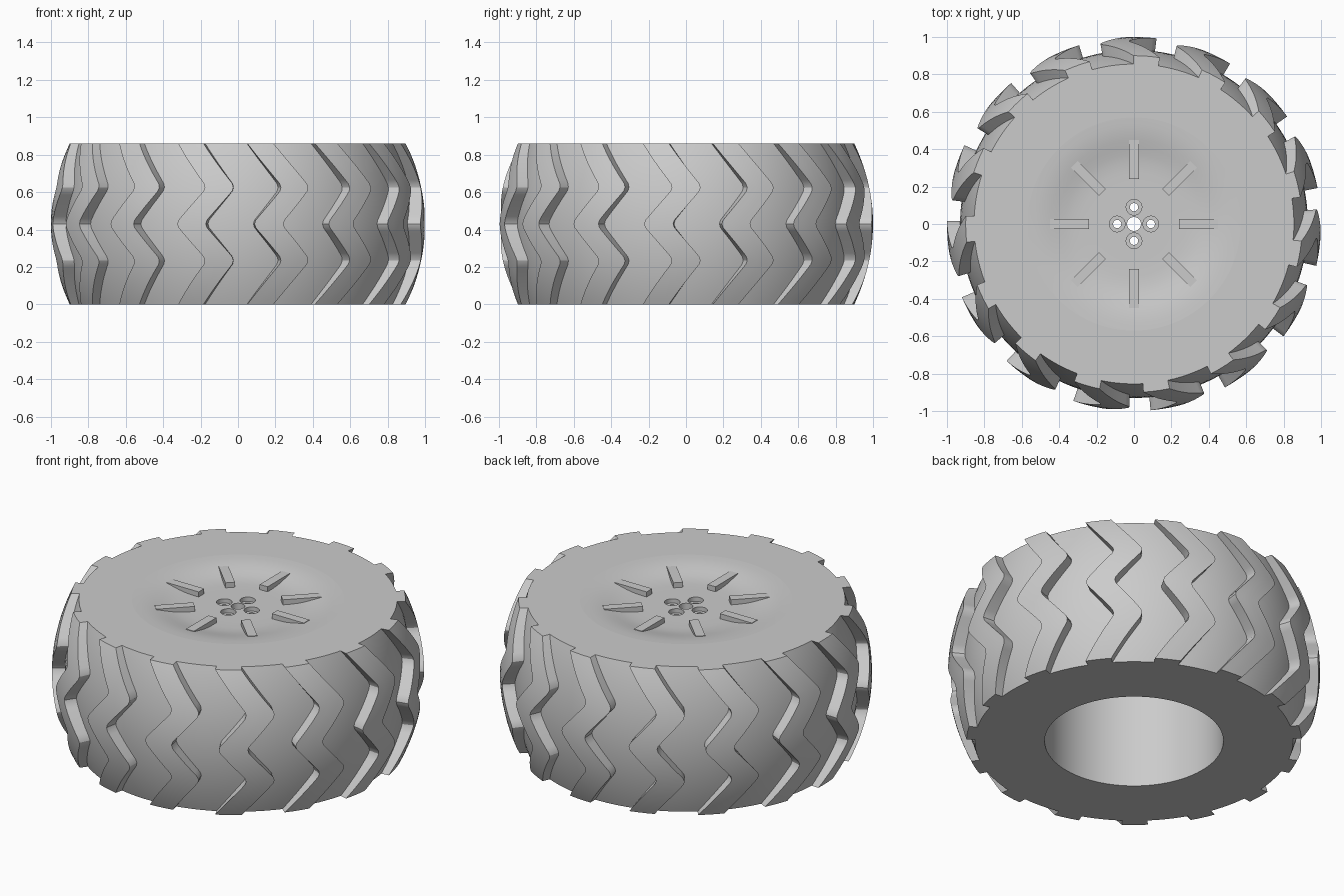
import bpy, bmesh, math
from mathutils import Matrix

cube = bpy.data.objects.get("Cube")
if cube:
    bpy.data.objects.remove(cube, do_unlink=True)

HEIGHT = 0.86
LUGS = 15
PITCH = 360 / LUGS
# One tread pitch: (degrees from lug edge, on raised lug?)
COLUMNS = [(0, False), (0, True), (3, True), (6, True), (9, True), (9, False),
           (11.5, False), (14, False), (16.5, False), (19, False), (21.5, False)]
COUNT = LUGS * len(COLUMNS)
START = 9
SEAM = 0.57

grey = bpy.data.materials.new("plain grey")
grey.use_nodes = True
grey.diffuse_color = (0.6, 0.6, 0.6, 1)
grey.node_tree.nodes["Principled BSDF"].inputs["Base Color"].default_value = (0.6, 0.6, 0.6, 1)


def add_object(name, bm, smooth=True):
    bmesh.ops.recalc_face_normals(bm, faces=bm.faces)
    mesh = bpy.data.meshes.new(name)
    bm.to_mesh(mesh)
    bm.free()
    mesh.materials.append(grey)
    obj = bpy.data.objects.new(name, mesh)
    bpy.context.collection.objects.link(obj)
    if smooth:
        activate(obj)
        bpy.ops.object.shade_smooth_by_angle(angle=math.radians(30))
    return obj


def activate(obj):
    bpy.ops.object.select_all(action='DESELECT')
    obj.select_set(True)
    bpy.context.view_layer.objects.active = obj


def polar(bm, r, degrees, z):
    a = math.radians(degrees)
    return bm.verts.new((r * math.cos(a), r * math.sin(a), z))


def circle(bm, r, z):
    return [polar(bm, r, START + 360 * i / COUNT, z) for i in range(COUNT)]


def bridge(bm, rings, closed=False):
    pairs = list(zip(rings, rings[1:]))
    if closed:
        pairs.append((rings[-1], rings[0]))
    for low, high in pairs:
        for i in range(COUNT):
            j = (i + 1) % COUNT
            bm.faces.new((low[i], low[j], high[j], high[i]))


# Zigzag of the tread, as an angle at each height, with rounded bends
BENDS = [(-0.1, -6.5), (0.235, 9.2), (0.43, -0.6), (0.625, 9.2), (0.96, -6.5)]


def zigzag(z):
    for (z0, a0), (z1, a1) in zip(BENDS, BENDS[1:]):
        if z <= z1:
            return a0 + (a1 - a0) * (z - z0) / (z1 - z0)


def swing(z):
    return sum(zigzag(z + k * 0.006) for k in range(-4, 5)) / 9


# Tyre: bulging body with raised zigzag lugs and flat side walls
bm = bmesh.new()
rings = [circle(bm, SEAM, 0)]
LEVELS = 44
for level in range(LEVELS + 1):
    z = HEIGHT * level / LEVELS
    u = (2 * z / HEIGHT - 1) ** 2
    lug_r, groove_r = 1 - 0.1 * u, 0.93 - 0.075 * u
    rings.append([polar(bm, lug_r if raised else groove_r,
                        11 + PITCH * n + offset + swing(z), z)
                  for n in range(LUGS) for offset, raised in COLUMNS])
rings.append(circle(bm, SEAM, HEIGHT))
bridge(bm, rings)
add_object("tyre", bm)

# Wheel: dished disc with a centre hole, and a deep bore underneath
bm = bmesh.new()
profile = [(SEAM, 0), (SEAM, HEIGHT), (0.53, 0.858), (0.49, 0.854), (0.45, 0.847),
           (0.41, 0.838), (0.37, 0.829), (0.33, 0.823), (0.28, 0.82), (0.2, 0.82),
           (0.037, 0.82), (0.037, 0.74), (0.48, 0.74), (0.48, 0)]
bridge(bm, [circle(bm, r, z) for r, z in profile], closed=True)
wheel = add_object("wheel_disc", bm, smooth=False)


def drill(x, y, radius, bottom):
    tool = bmesh.new()
    bmesh.ops.create_cone(tool, cap_ends=True, segments=32, radius1=radius,
                          radius2=radius, depth=0.3,
                          matrix=Matrix.Translation((x, y, bottom + 0.15)))
    cutter = add_object("hole_cutter", tool, smooth=False)
    cutter.hide_render = True
    mod = wheel.modifiers.new("hole", 'BOOLEAN')
    mod.operation = 'DIFFERENCE'
    mod.solver = 'EXACT'
    mod.object = cutter
    activate(wheel)
    bpy.ops.object.modifier_apply(modifier=mod.name)
    bpy.data.objects.remove(cutter, do_unlink=True)


# Four stepped bolt holes
for x, y in ((0.09, 0), (0, 0.09), (-0.09, 0), (0, -0.09)):
    drill(x, y, 0.042, 0.795)
    drill(x, y, 0.022, 0.7)
activate(wheel)
bpy.ops.object.shade_smooth_by_angle(angle=math.radians(30))

# Eight raised ribs that run out into the dish
for n in range(8):
    bm = bmesh.new()
    bmesh.ops.create_cube(bm, size=1, matrix=Matrix.Rotation(n * math.pi / 4, 4, 'Z')
                          @ Matrix.Translation((0.345, 0, 0.825))
                          @ Matrix.Diagonal((0.21, 0.052, 0.05, 1)))
    add_object(f"rib_{n + 1}", bm, smooth=False)
